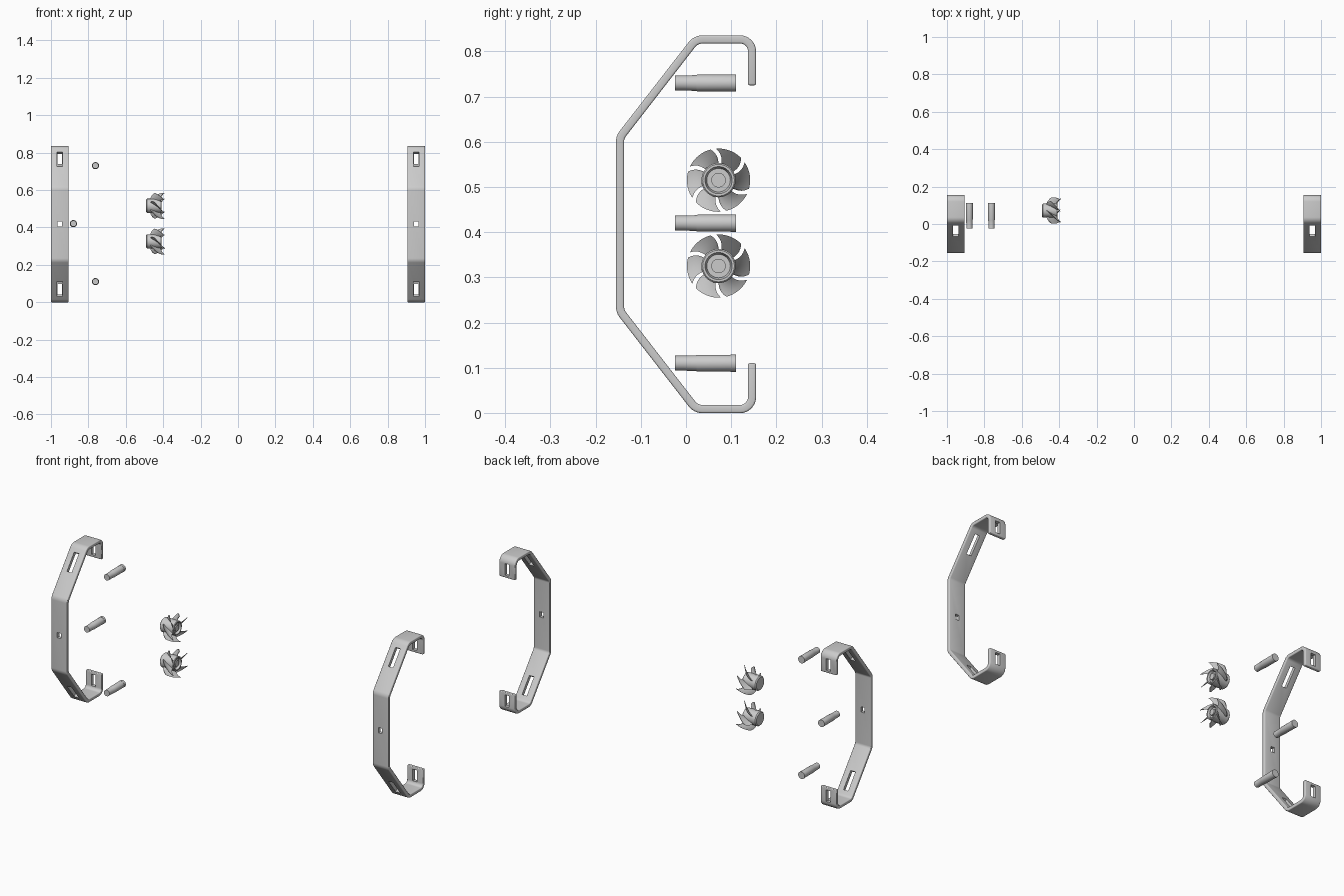
import bpy, bmesh, math
from mathutils import Vector, Matrix

if "Cube" in bpy.data.objects:
    bpy.data.objects.remove(bpy.data.objects["Cube"])

ZC = 0.4175      # height of the brackets' symmetry plane
T = 0.018        # strap thickness
W = 0.094        # strap width


def finish(bm, name, angle=35):
    bmesh.ops.recalc_face_normals(bm, faces=bm.faces[:])
    me = bpy.data.meshes.new(name)
    bm.to_mesh(me)
    bm.free()
    for p in me.polygons:
        p.use_smooth = True
    me.set_sharp_from_angle(angle=math.radians(angle))
    ob = bpy.data.objects.new(name, me)
    bpy.context.collection.objects.link(ob)
    return ob


def fillet(pts, radii, n=6):
    """Round each inner corner of an open 2D path."""
    out = [pts[0]]
    for a, p, b, r in zip(pts, pts[1:], pts[2:], radii):
        u, v = (a - p).normalized(), (b - p).normalized()
        half = u.angle(v) / 2
        d = r / math.tan(half)
        c = p + (u + v).normalized() * (r / math.sin(half))
        s, e = p + u * d - c, p + v * d - c
        for i in range(n + 1):
            k = i / n
            out.append(c + (s * (1 - k) + e * k).normalized() * r)
    return out + [pts[-1]]


# centre line of the bent strap (y, z), upper half mirrored to the lower
half = [(0.146, 0.725), (0.146, 0.8265), (0.022, 0.8265), (-0.146, 0.61)]
path = [Vector(p) for p in half] + [Vector((y, 2 * ZC - z)) for y, z in reversed(half)]
path = fillet(path, [0.026, 0.03, 0.03, 0.03, 0.03, 0.026])


def bracket(name, x):
    bm = bmesh.new()
    rings = []
    for i, p in enumerate(path):
        d1 = (p - path[max(i - 1, 0)])
        d2 = (path[min(i + 1, len(path) - 1)] - p)
        d = (d1.normalized() + d2.normalized()).normalized()
        n = Vector((-d.y, d.x)) * T / 2
        rings.append([bm.verts.new((x + sx * W / 2, p.x + s * n.x, p.y + s * n.y))
                      for sx, s in ((-1, -1), (1, -1), (1, 1), (-1, 1))])
    for a, b in zip(rings, rings[1:]):
        for j in range(4):
            bm.faces.new((a[j], a[(j + 1) % 4], b[(j + 1) % 4], b[j]))
    bm.faces.new(rings[0])
    bm.faces.new(rings[-1])
    ob = finish(bm, name)

    # slot cutters: hooks, slanted arms, middle
    cut = bmesh.new()

    def box(y, z, size, rot=0):
        m = (Matrix.Translation((x, y, z)) @ Matrix.Rotation(rot, 4, 'X')
             @ Matrix.Diagonal((*size, 1)))
        bmesh.ops.create_cube(cut, size=1, matrix=m)

    tilt = math.atan2(0.168, 0.2165)
    for s in (1, -1):
        box(0.146, ZC + s * 0.352, (0.026, 0.05, 0.062))
        box(-0.03, ZC + s * 0.3415, (0.028, 0.05, 0.10), -s * tilt)
    box(-0.146, ZC, (0.022, 0.05, 0.028))
    cutter = finish(cut, name + "_slot_cutter")
    cutter.hide_render = True

    bev = ob.modifiers.new("edges", 'BEVEL')
    bev.width, bev.segments = 0.004, 3
    bev.limit_method, bev.angle_limit = 'ANGLE', math.radians(45)
    boo = ob.modifiers.new("slots", 'BOOLEAN')
    boo.object, boo.operation, boo.solver = cutter, 'DIFFERENCE', 'EXACT'
    deps = bpy.context.evaluated_depsgraph_get()
    ob.data = bpy.data.meshes.new_from_object(ob.evaluated_get(deps))
    ob.modifiers.clear()
    bpy.data.objects.remove(cutter)
    for p in ob.data.polygons:
        p.use_smooth = True
    ob.data.set_sharp_from_angle(angle=math.radians(40))


def lathe(bm, profile, n, m):
    """Revolve (radius, along) points about local z; the ends are capped."""
    rings = [[bm.verts.new(m @ Vector((r * math.cos(2 * math.pi * i / n),
                                       r * math.sin(2 * math.pi * i / n), h)))
              for i in range(n)] for r, h in profile]
    for a, b in zip(rings, rings[1:]):
        for i in range(n):
            j = (i + 1) % n
            bm.faces.new((a[i], a[j], b[j], b[i]))
    bm.faces.new(rings[0])
    bm.faces.new(rings[-1])


def pin(name, x, z):
    # stepped, slightly tapered pin lying along y
    bm = bmesh.new()
    m = Matrix.Translation((x, 0, z)) @ Matrix.Rotation(-math.pi / 2, 4, 'X')
    lathe(bm, [(0.0165, -0.024), (0.0165, -0.004), (0.0175, 0.022), (0.0185, 0.025),
               (0.0185, 0.098), (0.0192, 0.098), (0.0192, 0.111)], 32, m)
    finish(bm, name)


def impeller(name, z, blades=6):
    m = Matrix.Translation((-0.445, 0.072, z)) @ Matrix.Rotation(math.pi / 2, 4, 'Y')
    # hub with recessed end and centre boss
    bm = bmesh.new()
    lathe(bm, [(0.033, -0.046), (0.038, -0.041), (0.038, 0.034), (0.035, 0.037),
               (0.030, 0.037), (0.026, 0.024), (0.016, 0.024), (0.016, 0.034)], 40, m)
    finish(bm, name + "_hub")
    # swept helical blades leaning towards the far end
    bm = bmesh.new()
    nr, nt, thick = 5, 10, 0.0035
    for k in range(blades):
        sides = []
        for off in (-thick / 2, thick / 2):
            grid = []
            for i in range(nr + 1):
                s = i / nr
                r = 0.035 + 0.035 * s
                row = []
                for j in range(nt + 1):
                    t = j / nt
                    a = 2 * math.pi * k / blades + math.radians(50) * t + 0.25 * s * s
                    h = -0.022 + 0.052 * t + 0.022 * s * s + off
                    row.append(bm.verts.new(m @ Vector((r * math.cos(a), r * math.sin(a), h))))
                grid.append(row)
            for i in range(nr):
                for j in range(nt):
                    bm.faces.new((grid[i][j], grid[i + 1][j], grid[i + 1][j + 1], grid[i][j + 1]))
            sides.append(grid[0] + [g[-1] for g in grid[1:]]
                         + grid[-1][-2::-1] + [g[0] for g in grid[-2:0:-1]])
        a, b = sides
        for i in range(len(a)):
            j = (i + 1) % len(a)
            bm.faces.new((a[i], a[j], b[j], b[i]))
    finish(bm, name + "_blades", 40)


# layout
bracket("left_bracket", -1 + W / 2)
bracket("right_bracket", 1 - W / 2)
pin("upper_pin", -0.762, 0.73)
pin("middle_pin", -0.88, 0.42)
pin("lower_pin", -0.762, 0.11)
impeller("upper_impeller", 0.515)
impeller("lower_impeller", 0.325)
